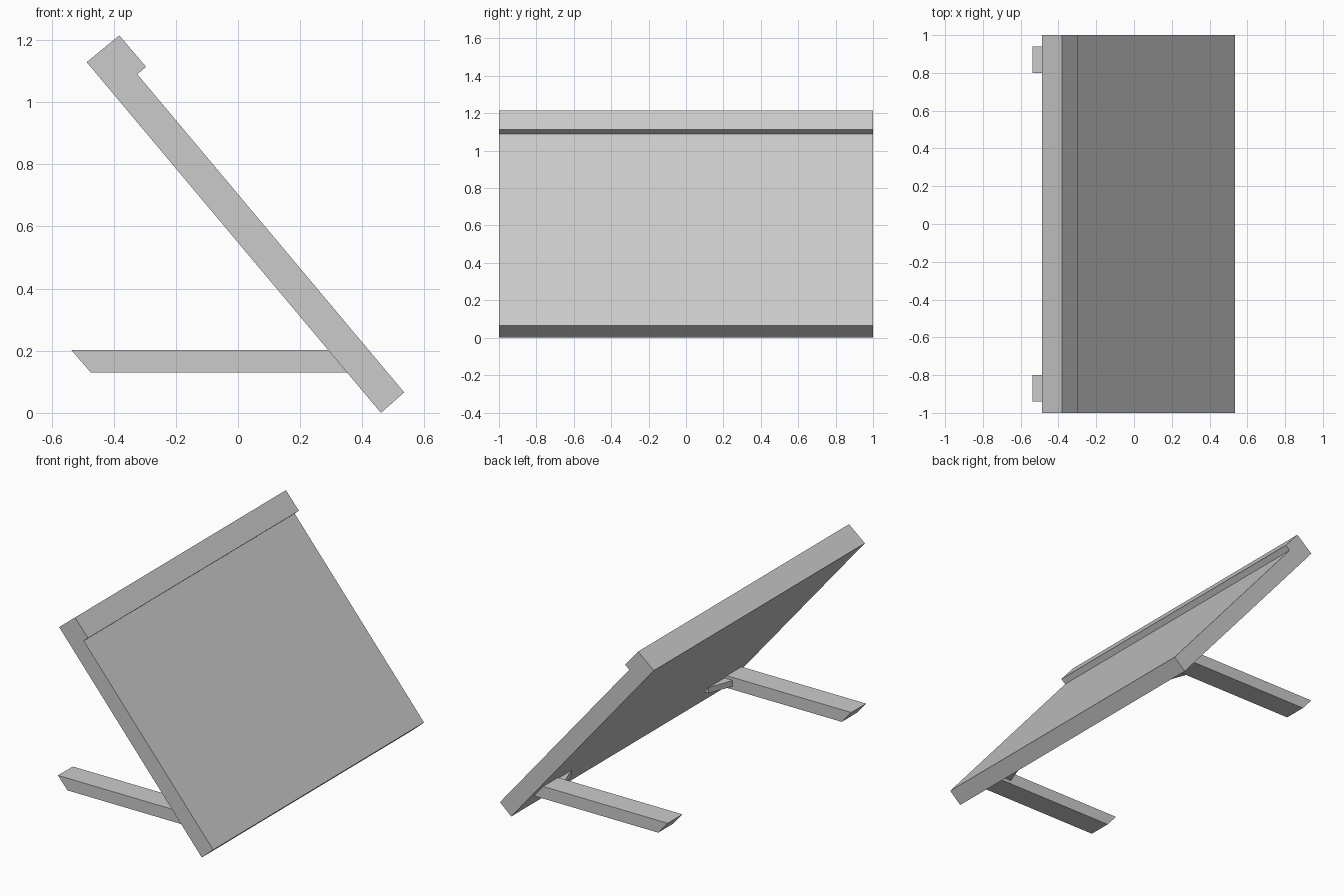
import bpy, bmesh

if "Cube" in bpy.data.objects:
    bpy.data.objects.remove(bpy.data.objects["Cube"])


def prism(name, pts, axis, a, b):
    """Extrude a 2D outline along y (outline is x,z) or z (outline is x,y)."""
    bm = bmesh.new()
    place = (lambda p, h: (p[0], h, p[1])) if axis == 'y' else (lambda p, h: (p[0], p[1], h))
    face = bm.faces.new([bm.verts.new(place(p, a)) for p in pts])
    ext = bmesh.ops.extrude_face_region(bm, geom=[face])
    step = (0, b - a, 0) if axis == 'y' else (0, 0, b - a)
    verts = [g for g in ext['geom'] if isinstance(g, bmesh.types.BMVert)]
    bmesh.ops.translate(bm, verts=verts, vec=step)
    bmesh.ops.recalc_face_normals(bm, faces=bm.faces)
    mesh = bpy.data.meshes.new(name)
    bm.to_mesh(mesh)
    bm.free()
    obj = bpy.data.objects.new(name, mesh)
    bpy.context.collection.objects.link(obj)
    return obj


# Leaning panel with a raised lip along its top edge
panel = [(0.46, 0.0), (0.535, 0.066), (-0.324, 1.09), (-0.296, 1.114),
         (-0.382, 1.215), (-0.487, 1.129)]
prism('leaning_panel', panel, 'y', -1, 1)

# Rear legs with slanted ends, each with a small inner brace against the panel
leg = [(-0.537, 0.203), (-0.474, 0.13), (0.355, 0.13), (0.294, 0.203)]
for side, s in (('left', -1), ('right', 1)):
    prism(f'{side}_leg', leg, 'y', s * 0.80, s * 0.94)
    brace = [(0.25, s * 0.80), (0.33, s * 0.80), (0.33, s * 0.65), (0.305, s * 0.65)]
    prism(f'{side}_brace', brace, 'z', 0.15, 0.185)
